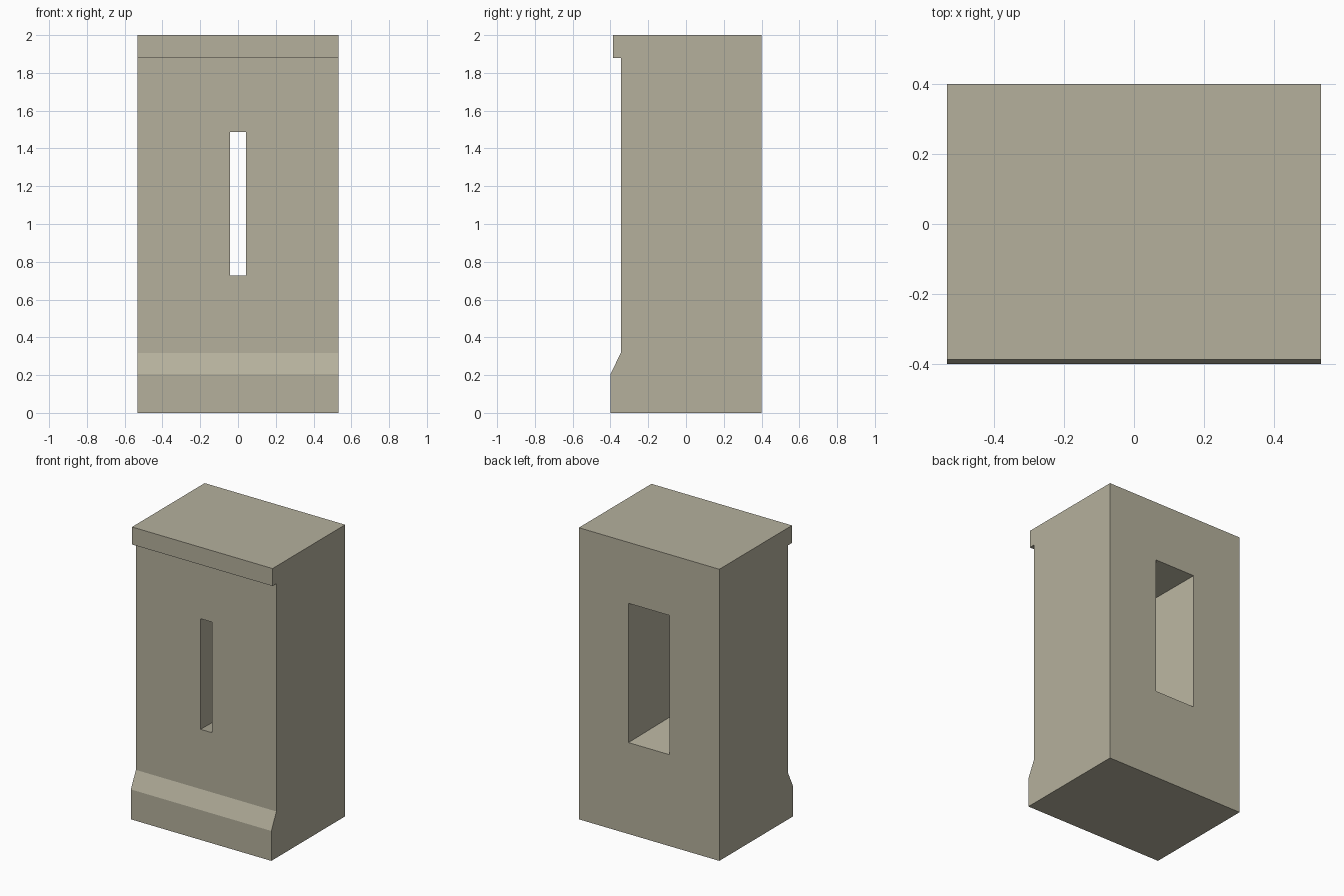
import bpy
import bmesh

cube = bpy.data.objects.get("Cube")
if cube:
    bpy.data.objects.remove(cube, do_unlink=True)

HALF_WIDTH = 0.533
FRONT, BACK = -0.345, 0.4

stone = bpy.data.materials.new("warm grey stone")
stone.use_nodes = True
colour = (0.46, 0.435, 0.335, 1)
stone.diffuse_color = colour
stone.node_tree.nodes["Principled BSDF"].inputs["Base Color"].default_value = colour


def loft(name, loop_a, loop_b):
    """Solid joining two matching loops of points, with flat end caps."""
    bm = bmesh.new()
    a = [bm.verts.new(p) for p in loop_a]
    b = [bm.verts.new(p) for p in loop_b]
    bm.faces.new(a)
    bm.faces.new(b[::-1])
    for i in range(len(a)):
        j = (i + 1) % len(a)
        bm.faces.new((a[j], a[i], b[i], b[j]))
    bmesh.ops.recalc_face_normals(bm, faces=bm.faces)
    mesh = bpy.data.meshes.new(name)
    bm.to_mesh(mesh)
    bm.free()
    mesh.materials.append(stone)
    obj = bpy.data.objects.new(name, mesh)
    bpy.context.collection.objects.link(obj)
    return obj


# Wall block: side profile with sloped plinth and overhanging top ledge
profile = [(BACK, 0), (-0.4, 0), (-0.4, 0.205), (FRONT, 0.318),
           (FRONT, 1.88), (-0.387, 1.88), (-0.387, 2), (BACK, 2)]
wall = loft("wall_block",
            [(-HALF_WIDTH, y, z) for y, z in profile],
            [(HALF_WIDTH, y, z) for y, z in profile])


# Window slit: narrow at the front, splayed on all four sides to the back
def slit_loop(y):
    t = (y - FRONT) / (BACK - FRONT)
    half = 0.043 + t * (0.156 - 0.043)
    low = 0.727 + t * (0.627 - 0.727)
    high = 1.486 + t * (1.582 - 1.486)
    return [(-half, y, low), (half, y, low), (half, y, high), (-half, y, high)]


cutter = loft("slit_cutter", slit_loop(FRONT - 0.1), slit_loop(BACK + 0.1))
cutter.hide_render = True

cut = wall.modifiers.new("window_slit", 'BOOLEAN')
cut.operation = 'DIFFERENCE'
cut.solver = 'EXACT'
cut.object = cutter
bpy.context.view_layer.objects.active = wall
wall.select_set(True)
bpy.ops.object.modifier_apply(modifier=cut.name)
bpy.data.objects.remove(cutter, do_unlink=True)
